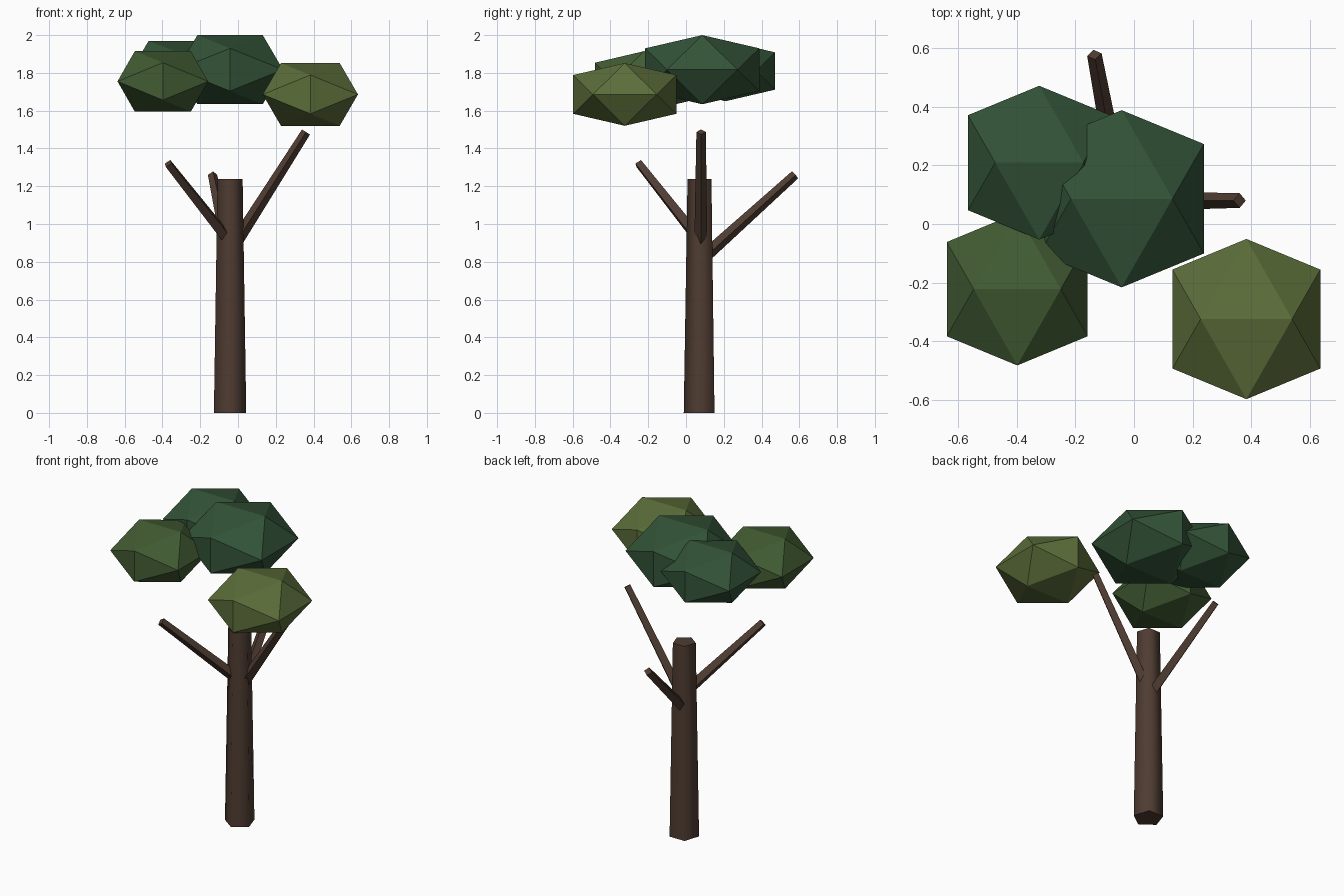
import bpy, bmesh, math
from mathutils import Vector, Matrix

if "Cube" in bpy.data.objects:
    bpy.data.objects.remove(bpy.data.objects["Cube"])


def material(name, rgb):
    m = bpy.data.materials.new(name)
    m.diffuse_color = (*rgb, 1)
    m.use_nodes = True
    m.node_tree.nodes["Principled BSDF"].inputs["Base Color"].default_value = m.diffuse_color
    return m


def finish(name, bm, mat, smooth=False):
    bmesh.ops.recalc_face_normals(bm, faces=bm.faces)
    me = bpy.data.meshes.new(name)
    bm.to_mesh(me)
    bm.free()
    me.materials.append(mat)
    ob = bpy.data.objects.new(name, me)
    bpy.context.collection.objects.link(ob)
    if smooth:
        bpy.ops.object.select_all(action='DESELECT')
        ob.select_set(True)
        bpy.context.view_layer.objects.active = ob
        bpy.ops.object.shade_smooth_by_angle(angle=math.radians(80 if smooth == 1 else 95))
        # keep the end caps flat and sharp
    return ob


def limb(name, start, end, r1, r2, sides, mat, spin=0.0):
    """Tapered low-sided cylinder running from start to end."""
    a, b = Vector(start), Vector(end)
    d = b - a
    tilt = math.atan2(math.hypot(d.x, d.y), d.z)
    azim = math.atan2(d.y, d.x) if tilt > 1e-4 else 0.0
    bm = bmesh.new()
    bmesh.ops.create_cone(bm, cap_ends=True, segments=sides, radius1=r1, radius2=r2, depth=d.length)
    bm.transform(Matrix.Translation((a + b) / 2) @ Matrix.Rotation(azim, 4, 'Z')
                 @ Matrix.Rotation(tilt, 4, 'Y') @ Matrix.Rotation(spin, 4, 'Z'))
    return finish(name, bm, mat, smooth=1)


def leaf_clump(name, centre, half, mat):
    """Squashed icosahedron with a level ridge along x on top."""
    k = 2 / (1 + math.sqrt(5))
    bm = bmesh.new()
    for s in (-1, 1):
        for t in (-1, 1):
            for p in ((s * k, 0, t), (0, s, t * k), (s, t * k, 0)):
                bm.verts.new([c + h * v for c, h, v in zip(centre, half, p)])
    bmesh.ops.convex_hull(bm, input=bm.verts)
    return finish(name, bm, mat)


bark = material("bark", (0.078, 0.045, 0.031))
dark = material("dark_leaf", (0.033, 0.088, 0.04))
mid = material("mid_leaf", (0.055, 0.107, 0.033))
olive = material("olive_leaf", (0.107, 0.155, 0.042))

# Trunk: five sides, one corner facing the front
cx, cy = -0.042, 0.078
limb("trunk", (cx, cy, 0), (cx, cy, 1.237), 0.09, 0.07, 5, bark, math.pi)

# Bare branches growing from the trunk axis
for name, z, tip in (("branch_right", 0.855, (0.36, 0.08, 1.487)),
                     ("branch_front_left", 0.905, (-0.37, -0.25, 1.32)),
                     ("branch_back", 0.81, (-0.135, 0.577, 1.26))):
    limb(name, (cx, cy, z), tip, 0.035, 0.025, 4, bark)

# Leaf clumps
leaf_clump("leaves_top", (-0.042, 0.086, 1.817), (0.28, 0.302, 0.183), dark)
leaf_clump("leaves_back_left", (-0.323, 0.209, 1.81), (0.243, 0.262, 0.16), dark)
leaf_clump("leaves_front_left", (-0.398, -0.222, 1.755), (0.24, 0.26, 0.16), mid)
leaf_clump("leaves_front_right", (0.383, -0.324, 1.686), (0.252, 0.273, 0.166), olive)
